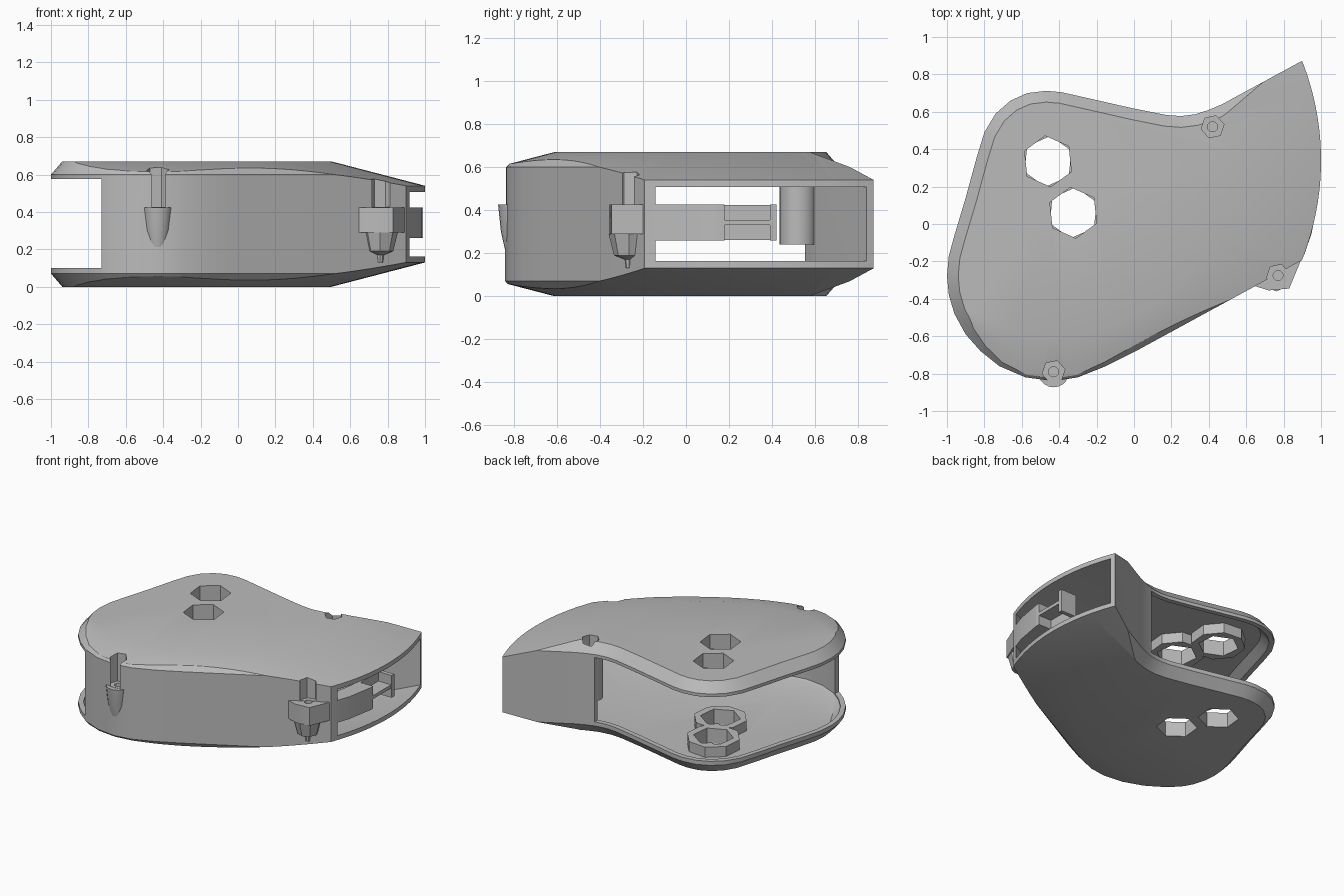
import bpy
import bmesh
import math
from mathutils import Vector

start_cube = bpy.data.objects.get("Cube")
if start_cube:
    bpy.data.objects.remove(start_cube, do_unlink=True)

HEIGHT = 0.67
ARC_CENTRE = (-0.45, 0.34)

grey = bpy.data.materials.new("plain grey")
grey.use_nodes = True
colour = (0.5, 0.5, 0.5, 1)
grey.diffuse_color = colour
for node in grey.node_tree.nodes:
    if node.type == 'BSDF_PRINCIPLED':
        node.inputs["Base Color"].default_value = colour


def loft(name, rings):
    """Closed solid through a stack of rings with equal point counts."""
    bm = bmesh.new()
    loops = [[bm.verts.new(p) for p in ring] for ring in rings]
    count = len(loops[0])
    for low, high in zip(loops, loops[1:]):
        for i in range(count):
            j = (i + 1) % count
            bm.faces.new((low[i], low[j], high[j], high[i]))
    bm.faces.new(reversed(loops[0]))
    bm.faces.new(loops[-1])
    bmesh.ops.recalc_face_normals(bm, faces=bm.faces)
    mesh = bpy.data.meshes.new(name)
    bm.to_mesh(mesh)
    bm.free()
    mesh.materials.append(grey)
    obj = bpy.data.objects.new(name, mesh)
    bpy.context.scene.collection.objects.link(obj)
    return obj


def inset(points, amount):
    """Mitred inward offset of a counter-clockwise outline."""
    result = []
    for i, p in enumerate(points):
        p = Vector(p)
        before = (p - Vector(points[i - 1])).normalized()
        after = (Vector(points[(i + 1) % len(points)]) - p).normalized()
        n1 = Vector((-before.y, before.x))
        n2 = Vector((-after.y, after.x))
        result.append(p + (n1 + n2) * (amount / (1 + n1.dot(n2))))
    return result


def prism(name, points, levels):
    """Outline stacked at (height, inset) levels."""
    return loft(name, [[(p[0], p[1], z) for p in inset(points, a)]
                       for z, a in levels])


def revolve(name, centre, levels, sides, turn=0.0):
    """Round solid through (radius, height) levels."""
    angles = [turn + math.tau * i / sides for i in range(sides)]
    return loft(name, [[(centre[0] + r * math.cos(a),
                         centre[1] + r * math.sin(a), z) for a in angles]
                       for r, z in levels])


def box(name, low, high):
    (x0, y0, z0), (x1, y1, z1) = low, high
    return prism(name, [(x0, y0), (x1, y0), (x1, y1), (x0, y1)],
                 [(z0, 0), (z1, 0)])


def combine(target, tool, operation):
    mod = target.modifiers.new("combine", 'BOOLEAN')
    mod.operation = operation
    mod.solver = 'EXACT'
    mod.object = tool
    bpy.context.view_layer.objects.active = target
    bpy.ops.object.modifier_apply(modifier=mod.name)
    bpy.data.objects.remove(tool, do_unlink=True)


# Plan outline; the mouth end runs long and is trimmed by the round cone
outline = [
    (1.3, 0.03), (1.3, 1.09), (0.47, 0.64), (0.4, 0.61), (0.33, 0.587),
    (0.25, 0.577), (0.17, 0.583), (0, 0.617), (-0.3, 0.685), (-0.39, 0.705),
    (-0.47, 0.712), (-0.57, 0.7), (-0.66, 0.66), (-0.74, 0.59), (-0.8, 0.49),
    (-0.84, 0.36), (-0.9, 0.14), (-0.96, -0.06), (-0.99, -0.17),
    (-1, -0.28), (-0.99, -0.38), (-0.96, -0.48), (-0.9, -0.59),
    (-0.82, -0.68), (-0.72, -0.76), (-0.58, -0.82), (-0.43, -0.84),
    (-0.3, -0.82), (-0.15, -0.76), (0, -0.685), (0.63, -0.342),
]
screws = [(-0.43, -0.79), (0.77, -0.275), (0.42, 0.52)]
holes = [(-0.46, 0.335), (-0.325, 0.06)]

# Outer body: chamfered outline trimmed by a double cone
shell = prism("shell", outline, [(0, 0.06), (0.07, 0), (0.6, 0), (HEIGHT, 0.06)])
cone = revolve("cone", ARC_CENTRE, [(0.9, -0.013), (1.45, 0.13),
                                    (1.45, 0.54), (0.9, 0.683)], 160)
combine(shell, cone, 'INTERSECT')

# Cavity: the same form, thinner, running out through the mouth
cavity = prism("cavity", outline, [(0.035, 0.09), (0.09, 0.036),
                                   (0.58, 0.036), (0.635, 0.09)])
cone = revolve("inner cone", ARC_CENTRE,
               [(0.9, 0.022), (1.45, 0.163), (1.7, 0.163),
                (1.7, 0.507), (1.45, 0.507), (0.9, 0.648)], 160)
combine(cavity, cone, 'INTERSECT')

# Side opening between the two plates
opening = prism("opening", [(0.34, 0.48), (0.34, 1), (-1.2, 1), (-1.2, -0.9),
                            (-0.73, -0.9), (-0.73, -0.6), (-0.8, -0.3),
                            (-0.6, 0.4), (-0.4, 0.5)],
                [(0.1, 0), (0.577, 0)])
combine(cavity, opening, 'UNION')

# Material kept inside the cavity: screw columns and hole collars
for spot in screws:
    combine(cavity, revolve("column", spot, [(0.085, 0.24), (0.085, 0.8)], 24),
            'DIFFERENCE')
for spot in holes:
    for z0, z1 in ((-0.1, 0.11), (0.56, 0.8)):
        combine(cavity, revolve("collar", spot, [(0.185, z0), (0.185, z1)], 8, 0.3),
                'DIFFERENCE')
combine(shell, cavity, 'DIFFERENCE')

# Six-sided holes through both plates
for spot in holes:
    for z0, z1, degrees in ((-0.2, 0.33, 24), (0.34, 0.9, 36)):
        cutter = revolve("hole", spot, [(0.137, z0), (0.137, z1)], 6,
                         math.radians(degrees))
        combine(shell, cutter, 'DIFFERENCE')

# Lugs under the screw recesses
parts = [shell]
front_lug = revolve("front_lug", screws[0],
                    [(0.045, 0.19), (0.07, 0.3), (0.083, 0.425)], 20)
mouth_lug = prism("mouth_lug", [(0.64, -0.33), (0.72, -0.355), (0.83, -0.345),
                                (0.89, -0.2), (0.78, -0.2)],
                  [(0.29, 0), (0.425, 0)])
mouth_lug_foot = revolve("mouth_lug_foot", (0.76, -0.265),
                         [(0.015, 0.13), (0.02, 0.17), (0.07, 0.19),
                          (0.095, 0.29)], 8)
parts += [front_lug, mouth_lug, mouth_lug_foot]

# Screw recesses with a bore in each seat
for spot in screws:
    combine(shell, revolve("recess", spot, [(0.062, 0.427), (0.062, 1)], 6, 0.2),
            'DIFFERENCE')
for owner, spot in ((shell, screws[0]), (front_lug, screws[0]),
                    (shell, screws[1]), (mouth_lug, screws[1]),
                    (shell, screws[2])):
    combine(owner, revolve("bore", spot, [(0.027, 0.33), (0.027, 0.9)], 12),
            'DIFFERENCE')

# Latch bar standing in the mouth
parts.append(prism("latch_block", [(0.8, -0.22), (0.91, -0.165), (0.95, -0.05),
                                   (0.985, 0.15), (0.86, 0.15)],
                   [(0.26, 0), (0.425, 0)]))
parts.append(box("latch_inner_flange", (0.86, 0.15, 0.26), (0.985, 0.18, 0.425)))
parts.append(box("latch_outer_flange", (0.86, 0.39, 0.26), (0.99, 0.42, 0.425)))
parts.append(box("latch_web", (0.86, 0.17, 0.33), (0.985, 0.4, 0.355)))
parts.append(box("latch_back", (0.86, 0.17, 0.262), (0.88, 0.4, 0.423)))

# Smooth the curved faces, keep the corners crisp
bpy.ops.object.select_all(action='DESELECT')
for part in parts:
    part.select_set(True)
bpy.context.view_layer.objects.active = shell
bpy.ops.object.shade_smooth_by_angle(angle=math.radians(25))
